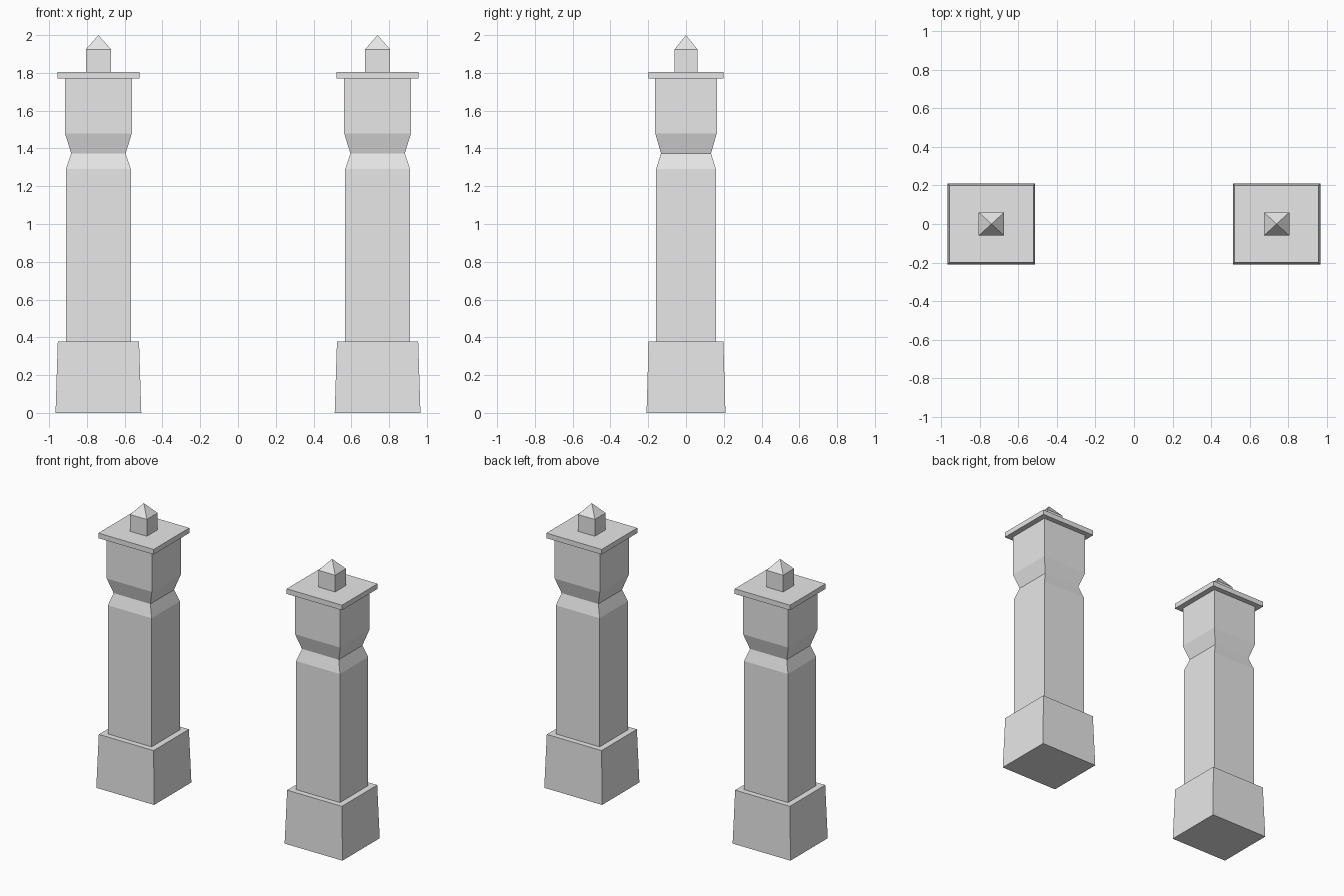
import bpy
import bmesh

cube = bpy.data.objects.get("Cube")
if cube:
    bpy.data.objects.remove(cube, do_unlink=True)

DEPTH = 0.92     # depth of each section relative to its width
SPACING = 0.739  # pillar centre to middle

stone = bpy.data.materials.new("light_grey_stone")
stone.use_nodes = True
grey = (0.8, 0.8, 0.8, 1)
stone.diffuse_color = grey
stone.node_tree.nodes["Principled BSDF"].inputs["Base Color"].default_value = grey


def square_loft(name, x, profile):
    """Stack rectangular sections given as (half width, height); zero width makes a point."""
    bm = bmesh.new()
    rings = []
    for half, z in profile:
        corners = [(-1, -1), (1, -1), (1, 1), (-1, 1)] if half else [(0, 0)]
        rings.append([bm.verts.new((sx * half, sy * half * DEPTH, z)) for sx, sy in corners])
    bm.faces.new(rings[0][::-1])
    for low, high in zip(rings, rings[1:]):
        for i in range(4):
            j = (i + 1) % 4
            if len(high) == 1:
                bm.faces.new((low[i], low[j], high[0]))
            else:
                bm.faces.new((low[i], low[j], high[j], high[i]))
    if len(rings[-1]) == 4:
        bm.faces.new(rings[-1])
    mesh = bpy.data.meshes.new(name)
    bm.to_mesh(mesh)
    bm.free()
    mesh.materials.append(stone)
    obj = bpy.data.objects.new(name, mesh)
    obj.location.x = x
    bpy.context.collection.objects.link(obj)


PARTS = {
    # tapered plinth
    "base": [(0.227, 0), (0.215, 0.378)],
    # shaft with pinched neck and wider head
    "shaft": [(0.172, 0.378), (0.172, 1.29), (0.144, 1.374), (0.177, 1.48), (0.177, 1.77)],
    # overhanging slab
    "cap": [(0.217, 1.77), (0.217, 1.806)],
    # small block with pyramid tip
    "finial": [(0.066, 1.806), (0.066, 1.925), (0, 2)],
}

for side, sign in (("left", 1), ("right", -1)):
    for part, profile in PARTS.items():
        square_loft(f"{side}_pillar_{part}", sign * SPACING, profile)
